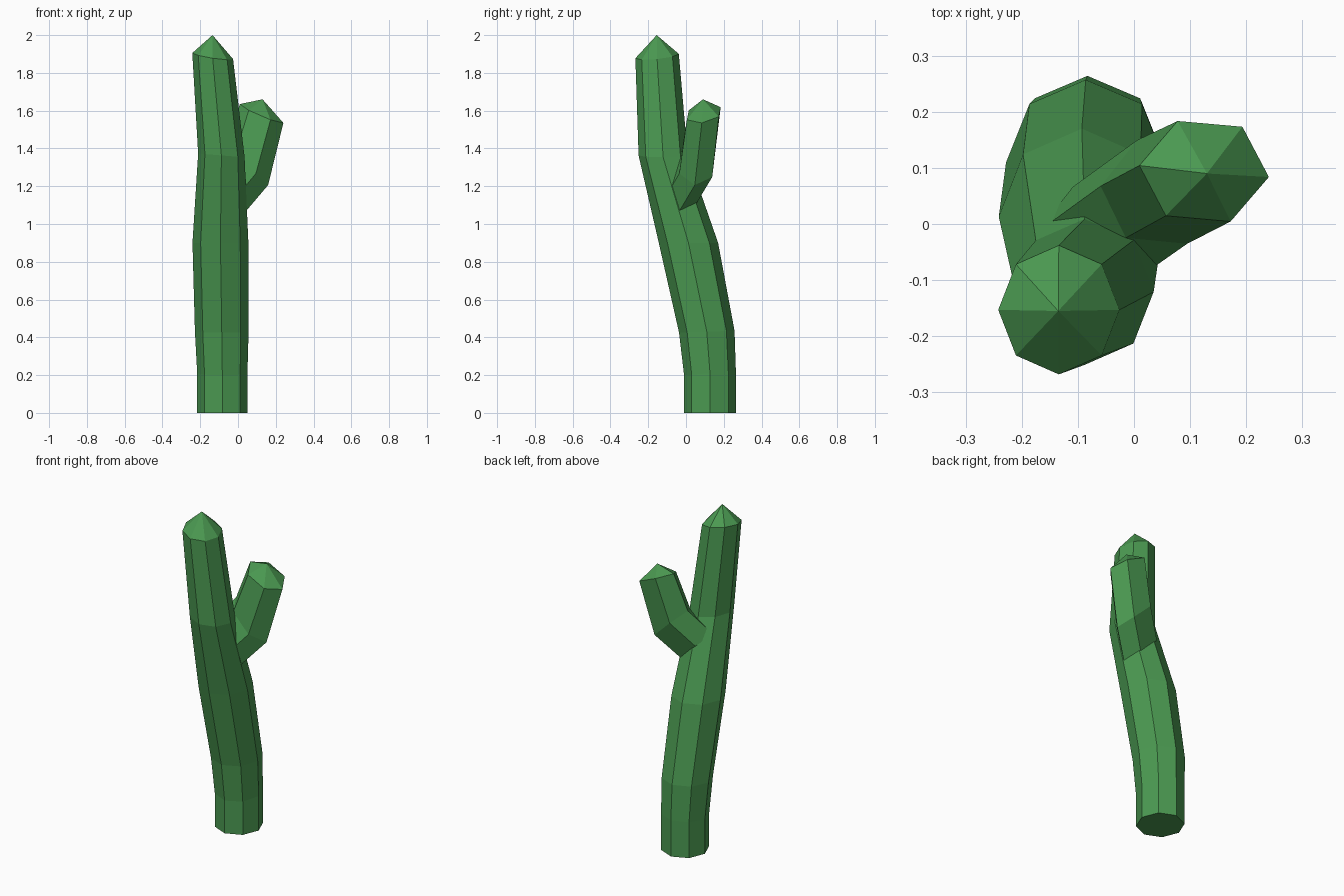
import bpy, bmesh, math
from mathutils import Vector

if "Cube" in bpy.data.objects:
    bpy.data.objects.remove(bpy.data.objects["Cube"])

green = bpy.data.materials.new("cactus green")
green.diffuse_color = (0.07, 0.32, 0.083, 1)
green.use_nodes = True
green.node_tree.nodes["Principled BSDF"].inputs["Base Color"].default_value = green.diffuse_color


def stem(name, sides, phase, rings, tip):
    """Loft rings (centre, rx, ry, slope in x, slope in y), closed by a pointed cap."""
    bm = bmesh.new()
    loops = []
    for (cx, cy, cz), rx, ry, sx, sy in rings:
        loop = []
        for i in range(sides):
            a = phase + math.tau * i / sides
            dx, dy = rx * math.cos(a), ry * math.sin(a)
            loop.append(bm.verts.new((cx + dx, cy + dy, cz + sx * dx + sy * dy)))
        loops.append(loop)
    for lo, hi in zip(loops, loops[1:]):
        for i in range(sides):
            j = (i + 1) % sides
            bm.faces.new((lo[i], lo[j], hi[j], hi[i]))
    bm.faces.new(loops[0][::-1])
    top = bm.verts.new(Vector(tip))
    for i in range(sides):
        bm.faces.new((loops[-1][i], loops[-1][(i + 1) % sides], top))
    bmesh.ops.recalc_face_normals(bm, faces=bm.faces)
    me = bpy.data.meshes.new(name)
    bm.to_mesh(me)
    bm.free()
    me.materials.append(green)
    ob = bpy.data.objects.new(name, me)
    bpy.context.collection.objects.link(ob)
    return ob


# Leaning eight-sided trunk
stem("trunk", 8, 0, [
    ((-0.083, 0.127, 0.00), 0.133, 0.137, 0, 0),
    ((-0.083, 0.127, 0.21), 0.133, 0.137, 0, 0.08),
    ((-0.086, 0.110, 0.43), 0.142, 0.147, 0, 0.03),
    ((-0.093, 0.013, 0.90), 0.148, 0.157, 0, 0),
    ((-0.088, -0.121, 1.363), 0.123, 0.130, -0.08, 0),
    ((-0.134, -0.153, 1.889), 0.108, 0.115, -0.15, 0.10),
], (-0.135, -0.155, 2.0))

# Six-sided side arm, rooted inside the trunk and bending upward
stem("side_arm", 6, math.radians(-6), [
    ((-0.065, -0.025, 1.17), 0.108, 0.100, -0.95, 0),
    ((0.050, 0.057, 1.31), 0.110, 0.101, -0.95, 0),
    ((0.125, 0.094, 1.585), 0.116, 0.098, -0.42, 0.15),
], (0.13, 0.09, 1.66))
